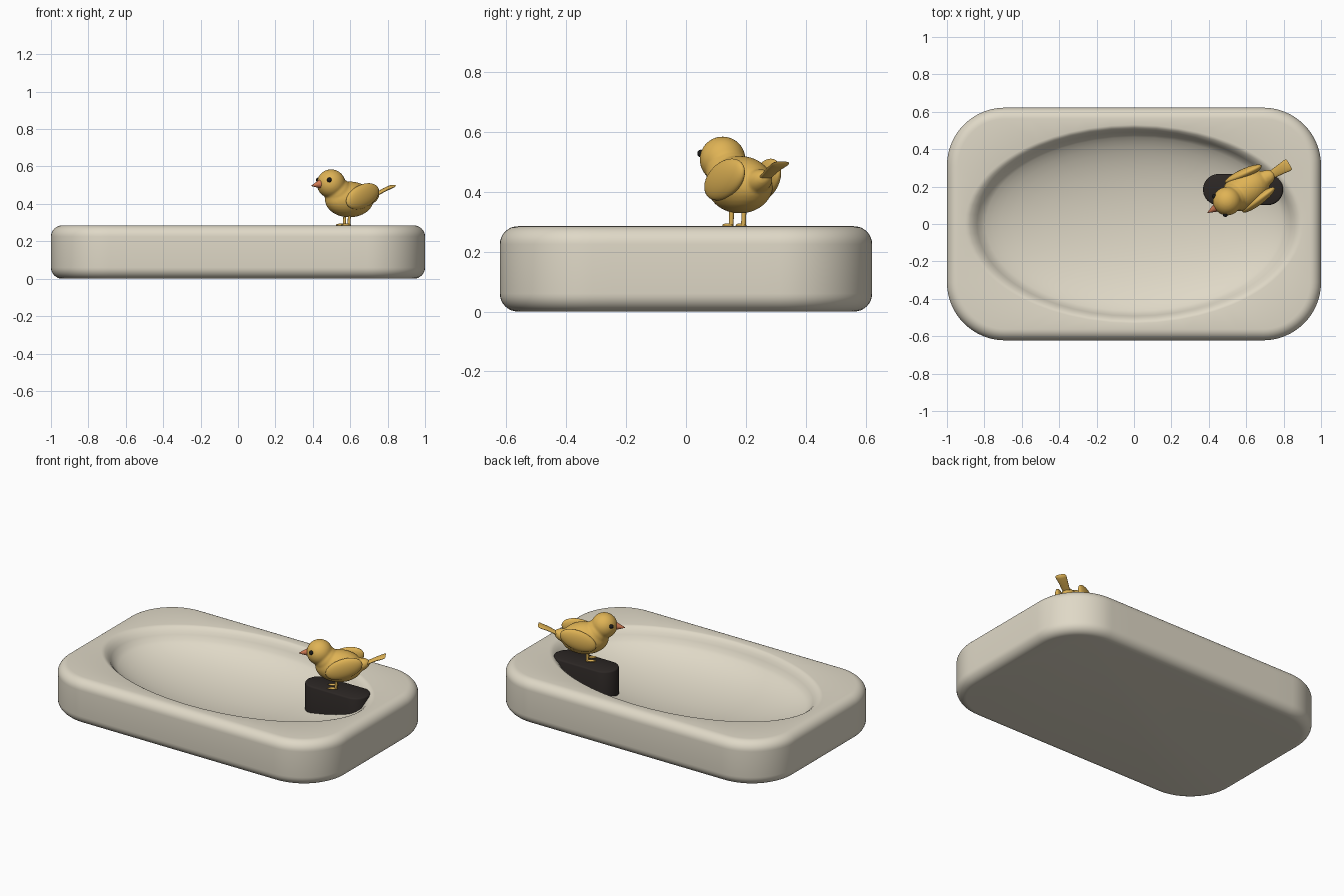
import bpy, bmesh
from math import pi, sin, cos, sqrt, atan2, radians
from mathutils import Matrix, Vector

if "Cube" in bpy.data.objects:
    bpy.data.objects.remove(bpy.data.objects["Cube"])


def mat(name, rgb):
    m = bpy.data.materials.new(name)
    m.diffuse_color = (*rgb, 1)
    m.use_nodes = True
    m.node_tree.nodes["Principled BSDF"].inputs["Base Color"].default_value = m.diffuse_color
    return m


STONE = mat("stone", (0.74, 0.69, 0.57))
DARK = mat("dark", (0.025, 0.02, 0.018))
GOLD = mat("gold", (0.74, 0.45, 0.09))
ORANGE = mat("orange", (0.66, 0.2, 0.09))
BLACK = mat("black", (0.01, 0.01, 0.01))


def finish(name, bm, material, angle=40):
    bmesh.ops.recalc_face_normals(bm, faces=bm.faces)
    me = bpy.data.meshes.new(name)
    bm.to_mesh(me)
    bm.free()
    ob = bpy.data.objects.new(name, me)
    bpy.context.collection.objects.link(ob)
    me.materials.append(material)
    bpy.ops.object.select_all(action='DESELECT')
    ob.select_set(True)
    bpy.context.view_layer.objects.active = ob
    bpy.ops.object.shade_smooth_by_angle(angle=radians(angle))
    return ob


def loft(bm, rings):
    vs = [[bm.verts.new(p) for p in r] for r in rings]
    n = len(vs[0])
    for a, b in zip(vs, vs[1:]):
        for i in range(n):
            bm.faces.new((a[i], a[(i + 1) % n], b[(i + 1) % n], b[i]))
    bm.faces.new(vs[0][::-1])
    bm.faces.new(vs[-1])


def rounded_rect(hx, hy, r, z, seg=16, side=10):
    corners = []
    for k, (sx, sy) in enumerate(((1, 1), (-1, 1), (-1, -1), (1, -1))):
        arc = [(sx * (hx - r) + r * cos(pi / 2 * (k + i / seg)),
                sy * (hy - r) + r * sin(pi / 2 * (k + i / seg))) for i in range(seg + 1)]
        corners.append(arc)
    pts = []
    for k in range(4):
        pts += corners[k]
        a, b = Vector(corners[k][-1]), Vector(corners[(k + 1) % 4][0])
        pts += [tuple(a.lerp(b, j / side)) for j in range(1, side)]
    return [(x, y, z) for x, y in pts]


# Tray: rounded slab whose top runs over a soft lip into an oval bowl
HX, HY, R, H, B = 1.0, 0.622, 0.31, 0.285, 0.06
rings = []
for zc, start in ((B, -pi / 2), (H - B, 0)):
    for i in range(9):
        t = start + pi / 2 * i / 8
        d = B * (1 - cos(t))
        rings.append(rounded_rect(HX - d, HY - d, R - d, zc + B * sin(t)))
base = [atan2(y / HY, x / HX) for x, y, _ in rounded_rect(HX, HY, R, 0)]
DEPTH = 0.21
lip = [(1.04, 0), (1.025, 0.002), (1.01, 0.007), (0.985, 0.023), (0.965, 0.043)]
lip += [(r, DEPTH * sqrt(1 - r * r)) for r in
        (0.94, 0.91, 0.87, 0.82, 0.75, 0.66, 0.56, 0.45, 0.34, 0.23, 0.12, 0.03)]
for r, d in lip:
    rings.append([(0.87 * r * cos(t), 0.51 * r * sin(t), H - d) for t in base])
bm = bmesh.new()
loft(bm, rings)
finish("bowl_tray", bm, STONE, 60)

# Perch: dark capsule-shaped block rising out of the bowl
bm = bmesh.new()
prof = [(0, 0.06), (0, 0.272), (0.003, 0.278), (0.009, 0.281)]
loft(bm, [[(x + 0.583, y + 0.184, z) for x, y, _ in
           rounded_rect(0.214 - d, 0.083 - d, 0.0825 - d, 0, 12, 4)] for d, z in prof])
finish("perch_block", bm, DARK, 40)

# Bird frame: local x forward, local y to its side
BIRD = Matrix.Translation((0.595, 0.18, 0)) @ Matrix.Rotation(pi + radians(30.7), 4, 'Z')


def ball(bm, loc, size, pitch=0, yaw=0, seg=32):
    m = (BIRD @ Matrix.Translation(loc) @ Matrix.Rotation(radians(yaw), 4, 'Z')
         @ Matrix.Rotation(radians(pitch), 4, 'Y') @ Matrix.Diagonal((*size, 1)))
    bmesh.ops.create_uvsphere(bm, u_segments=seg, v_segments=seg // 2, radius=1, matrix=m)


def cone(bm, a, b, r1, r2, seg=20):
    a, b = Vector(a), Vector(b)
    q = (b - a).to_track_quat('Z', 'Y').to_matrix().to_4x4()
    bmesh.ops.create_cone(bm, cap_ends=True, segments=seg, radius1=r1, radius2=r2,
                          depth=(b - a).length, matrix=BIRD @ Matrix.Translation((a + b) / 2) @ q)


# Body, neck, head blended into one skin
bm = bmesh.new()
ball(bm, (0, 0, 0.424), (0.14, 0.1, 0.096))
ball(bm, (0.07, 0, 0.46), (0.075, 0.078, 0.08))
ball(bm, (0.113, 0, 0.508), (0.077, 0.077, 0.077))
ball(bm, (-0.11, 0, 0.43), (0.075, 0.045, 0.04), 20)
body = finish("bird_body", bm, GOLD, 180)
rm = body.modifiers.new("blend", 'REMESH')
rm.mode = 'VOXEL'
rm.voxel_size = 0.005
rm.use_smooth_shade = True
sm = body.modifiers.new("soften", 'SMOOTH')
sm.factor = 0.5
sm.iterations = 12

# Tail: flat paddle widening to the tip
bm = bmesh.new()
tail = []
for x, z, w, t in ((-0.08, 0.415, 0.02, 0.012), (-0.16, 0.446, 0.022, 0.012),
                   (-0.22, 0.476, 0.028, 0.011), (-0.262, 0.492, 0.034, 0.01),
                   (-0.272, 0.496, 0.03, 0.006)):
    tail.append([BIRD @ Vector((x - 0.4 * t * sin(a), w * cos(a), z + t * sin(a)))
                 for a in (2 * pi * i / 24 for i in range(24))])
loft(bm, tail)
finish("bird_tail", bm, GOLD, 50)

for s, side in ((1, "left"), (-1, "right")):
    # Folded wing, tip raised to the rear
    bm = bmesh.new()
    ball(bm, (-0.035, s * 0.08, 0.441), (0.113, 0.027, 0.062), 20, s * 6)
    finish(side + "_wing", bm, GOLD, 180)
    # Eye
    bm = bmesh.new()
    ball(bm, (0.113 + 0.045, s * 0.057, 0.528), (0.013,) * 3, seg=16)
    finish(side + "_eye", bm, BLACK, 180)
    # Leg and foot
    bm = bmesh.new()
    cone(bm, (0.017, s * 0.024, 0.283), (0.012, s * 0.024, 0.36), 0.008, 0.008, 12)
    ball(bm, (0.036, s * 0.026, 0.288), (0.032, 0.009, 0.007), seg=16)
    finish(side + "_leg", bm, GOLD, 50)

# Beak
bm = bmesh.new()
cone(bm, (0.178, 0, 0.506), (0.234, 0, 0.497), 0.025, 0.002)
finish("bird_beak", bm, ORANGE, 40)
